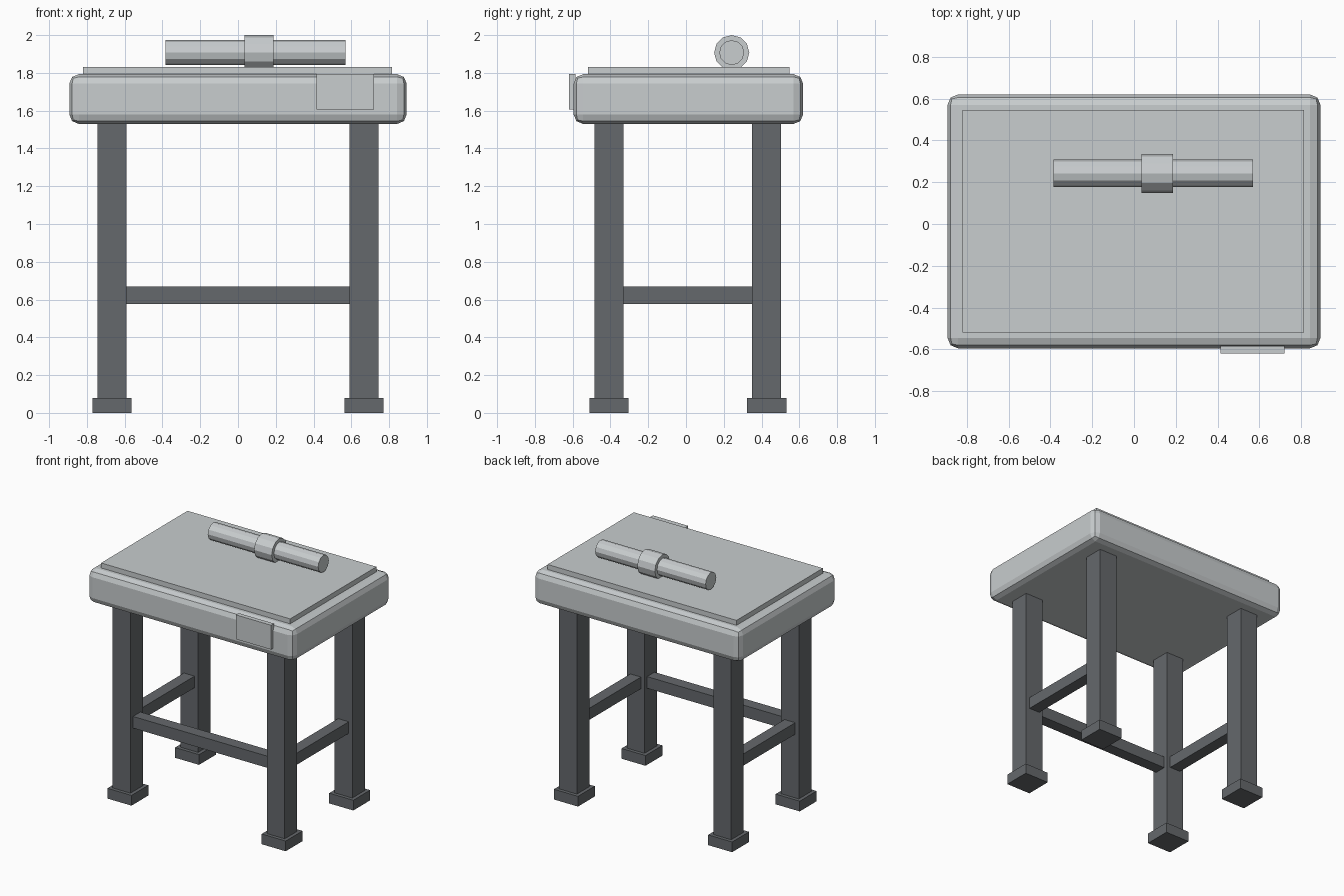
import bpy
from math import pi

cube = bpy.data.objects.get("Cube")
if cube:
    bpy.data.objects.remove(cube, do_unlink=True)


def material(name, colour):
    mat = bpy.data.materials.new(name)
    mat.use_nodes = True
    mat.diffuse_color = (*colour, 1)
    mat.node_tree.nodes["Principled BSDF"].inputs["Base Color"].default_value = (*colour, 1)
    return mat


light = material("light grey", (0.58, 0.61, 0.62))
dark = material("dark grey", (0.13, 0.14, 0.15))


def box(name, x, y, z, mat):
    """Box given by its (low, high) range on each axis."""
    bpy.ops.mesh.primitive_cube_add(size=1, location=[sum(r) / 2 for r in (x, y, z)])
    ob = bpy.context.object
    ob.scale = [r[1] - r[0] for r in (x, y, z)]
    bpy.ops.object.transform_apply(location=False, rotation=False, scale=True)
    ob.name = name
    ob.data.materials.append(mat)
    return ob


def around(centre, half):
    return (centre - half, centre + half)


def rod(name, x, radius):
    """Twelve-sided bar lying along x above the top."""
    bpy.ops.mesh.primitive_cylinder_add(
        vertices=12, radius=radius, depth=x[1] - x[0],
        location=(sum(x) / 2, 0.242, 1.907), rotation=(0, pi / 2, 0))
    ob = bpy.context.object
    ob.name = name
    ob.data.materials.append(light)


# Rounded table top, raised pad and front plate
top = box("table_top", (-0.893, 0.893), (-0.595, 0.62), (1.53, 1.793), light)
bevel = top.modifiers.new("rounded_edges", "BEVEL")
bevel.width = 0.05
bevel.segments = 2
box("top_pad", (-0.82, 0.815), (-0.52, 0.547), (1.78, 1.832), light)
box("front_plate", (0.415, 0.72), (-0.62, -0.585), (1.605, 1.795), light)

# Bar with a collar
rod("bar", (-0.385, 0.57), 0.066)
rod("bar_collar", (0.035, 0.187), 0.093)

# Legs with feet
LEG_X, FRONT_Y, BACK_Y = 0.667, -0.408, 0.427
for side, x in (("left", LEG_X), ("right", -LEG_X)):
    for end, y in (("front", FRONT_Y), ("back", BACK_Y)):
        box(f"{end}_{side}_leg", around(x, 0.077), around(y, 0.077), (0.04, 1.56), dark)
        box(f"{end}_{side}_foot", around(x, 0.104), around(y, 0.104), (0, 0.08), dark)
    # Side stretcher
    box(f"{side}_stretcher", around(x, 0.046), (FRONT_Y, BACK_Y), (0.577, 0.668), dark)
box("front_stretcher", (-LEG_X, LEG_X), around(FRONT_Y, 0.046), (0.577, 0.668), dark)
